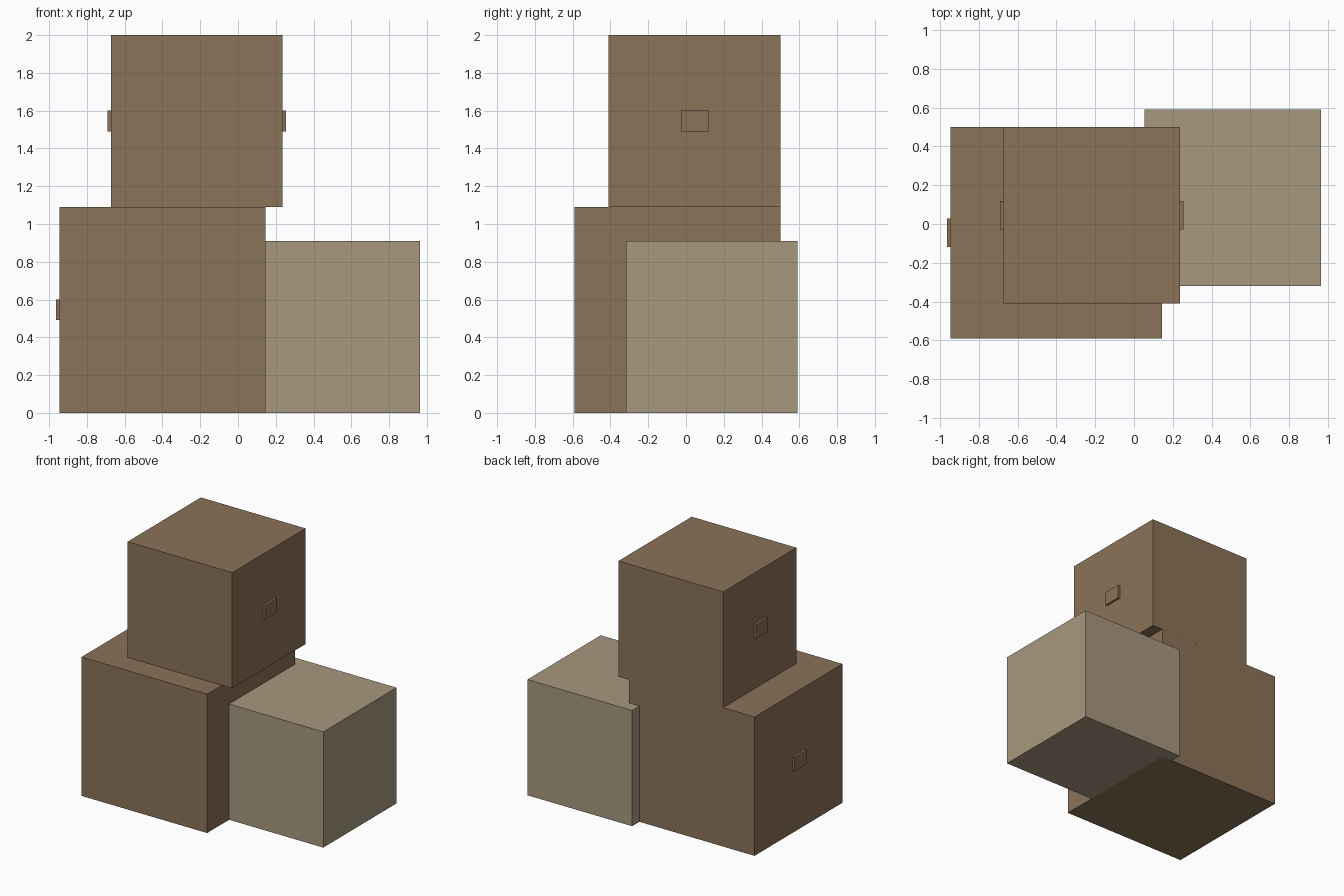
import bpy

if "Cube" in bpy.data.objects:
    bpy.data.objects.remove(bpy.data.objects["Cube"])

U = 2 / 2.2  # edge length of a standard box


def linear(c):
    c /= 255
    return c / 12.92 if c <= 0.04045 else ((c + 0.055) / 1.055) ** 2.4


def material(name, rgb):
    m = bpy.data.materials.new(name)
    m.diffuse_color = (*[linear(c) for c in rgb], 1)
    m.use_nodes = True
    m.node_tree.nodes["Principled BSDF"].inputs["Base Color"].default_value = m.diffuse_color
    return m


brown = material("cardboard_brown", (139, 115, 88))
tan = material("cardboard_tan", (168, 152, 127))


def block(name, centre, size, mat):
    bpy.ops.mesh.primitive_cube_add(size=1, location=centre)
    ob = bpy.context.object
    ob.name = name
    ob.scale = size
    bpy.ops.object.transform_apply(location=False, rotation=False, scale=True)
    ob.data.materials.append(mat)


# Each box: name, x, y, bottom z, edge, material, has side handles
boxes = [
    ("large_box", -0.4, -0.0455, 0, 1.2 * U, brown, True),
    ("upper_box", -0.2182, 0.0455, 1.2 * U, U, brown, True),
    ("side_box", 0.5091, 0.1364, 0, U, tan, False),
]
for name, x, y, z, edge, mat, handles in boxes:
    zc = z + edge / 2
    block(name, (x, y, zc), (edge, edge, edge), mat)
    # Thin handle plates on the left and right faces
    if handles:
        for label, s in (("left", -1), ("right", 1)):
            block(f"{name}_{label}_handle", (x + s * edge / 2, y, zc),
                  (0.04 * U, 0.16 * U, 0.12 * U), mat)
